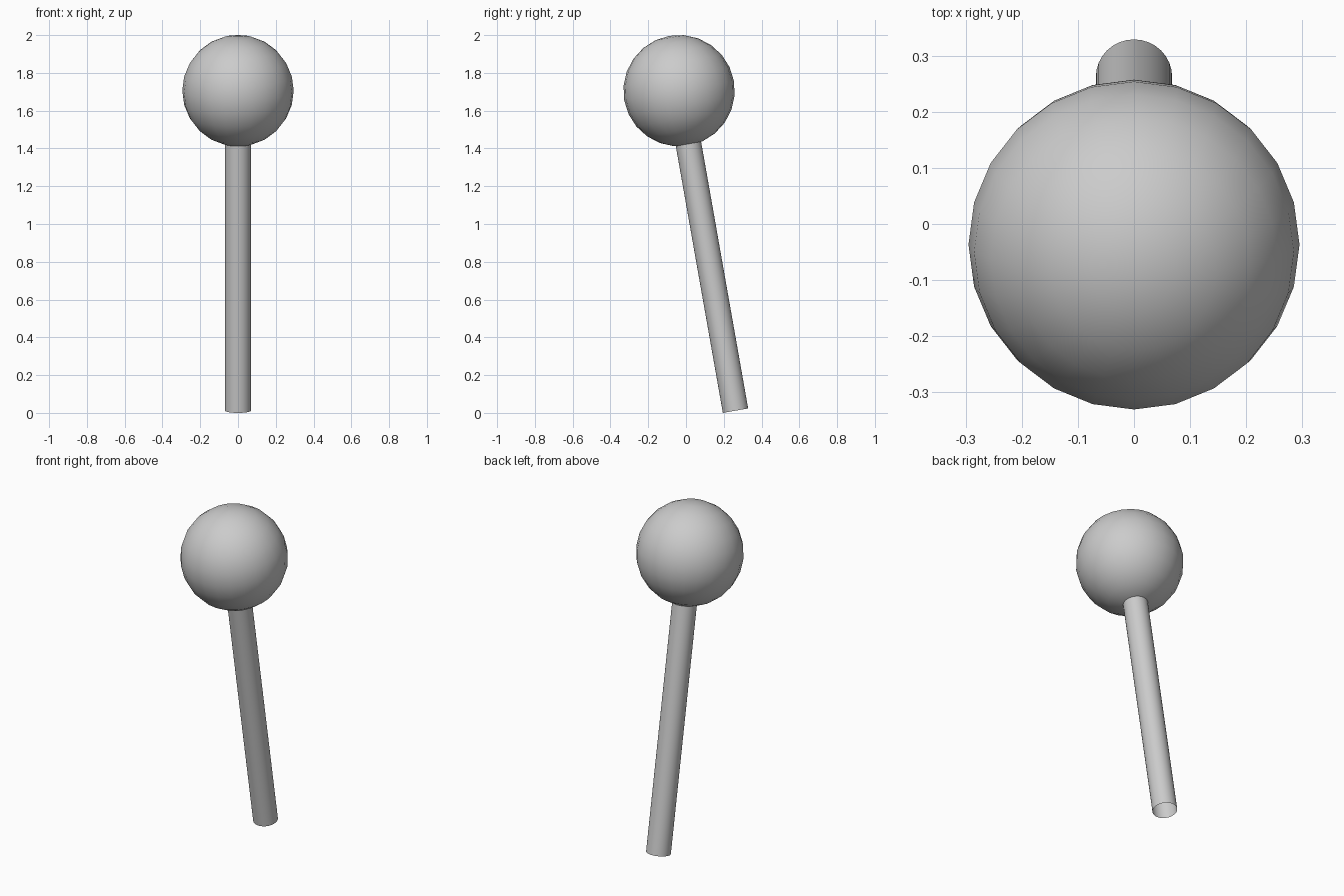
import bpy
from math import radians
from mathutils import Vector, Matrix

if "Cube" in bpy.data.objects:
    bpy.data.objects.remove(bpy.data.objects["Cube"])

tilt = radians(10)
foot = Vector((0, 0.262, 0.0118))
axis = Matrix.Rotation(tilt, 3, 'X') @ Vector((0, 0, 1))
head_distance = 1.72
stick_length = 1.5


def finish(name):
    ob = bpy.context.object
    ob.name = name
    bpy.ops.object.shade_smooth_by_angle(angle=radians(40))


# Leaning round stick, open at its ends, its top sunk into the head
bpy.ops.mesh.primitive_cylinder_add(
    vertices=32, radius=0.068, depth=stick_length, end_fill_type='NOTHING',
    location=foot + axis * stick_length / 2, rotation=(tilt, 0, 0))
finish("stick")

# Ball on top, tilted with the stick
bpy.ops.mesh.primitive_uv_sphere_add(
    segments=24, ring_count=12, radius=0.295,
    location=foot + axis * head_distance, rotation=(tilt, 0, 0))
finish("ball_head")
